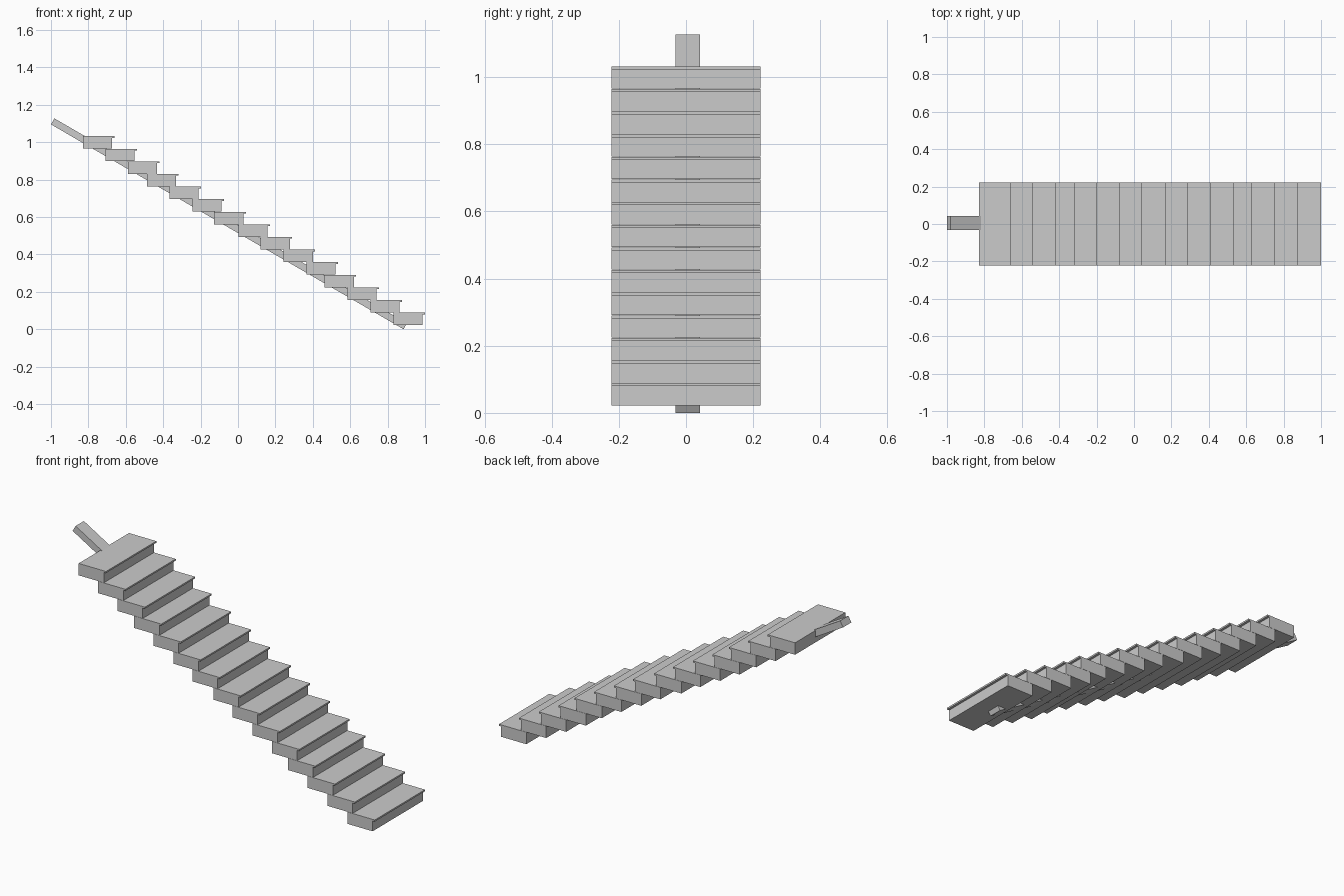
import bpy
import bmesh

if "Cube" in bpy.data.objects:
    bpy.data.objects.remove(bpy.data.objects["Cube"])


def extrude_profile(name, profile, y0, y1):
    """Solid made from an x-z outline extruded along y."""
    bm = bmesh.new()
    face = bm.faces.new([bm.verts.new((x, y0, z)) for x, z in profile])
    ext = bmesh.ops.extrude_face_region(bm, geom=[face])
    verts = [g for g in ext["geom"] if isinstance(g, bmesh.types.BMVert)]
    bmesh.ops.translate(bm, vec=(0, y1 - y0, 0), verts=verts)
    bmesh.ops.recalc_face_normals(bm, faces=bm.faces)
    mesh = bpy.data.meshes.new(name)
    bm.to_mesh(mesh)
    bm.free()
    obj = bpy.data.objects.new(name, mesh)
    bpy.context.collection.objects.link(obj)
    return obj


# Steps: block with a thin nosing lip, spaced slightly unevenly
noses = [-0.66, -0.54, -0.42, -0.318, -0.198, -0.075, 0.042, 0.172,
         0.29, 0.413, 0.534, 0.632, 0.754, 0.877, 1.0]
TOP, RISE, DEPTH, HEIGHT, LIP, LIP_H = 1.032, 0.0674, 0.169, 0.0665, 0.013, 0.009

for i, x in enumerate(noses):
    top = TOP - i * RISE
    low = top - HEIGHT
    extrude_profile(f"step_{i + 1:02d}", [
        (x - DEPTH, low), (x - LIP, low), (x - LIP, top - LIP_H),
        (x, top - LIP_H), (x, top), (x - DEPTH, top)], -0.222, 0.222)

# Sloping central support beam
extrude_profile("support_beam", [
    (-1.0, 1.095), (0.885, 0.0), (0.9035, 0.032), (-0.9815, 1.127)], -0.031, 0.042)
